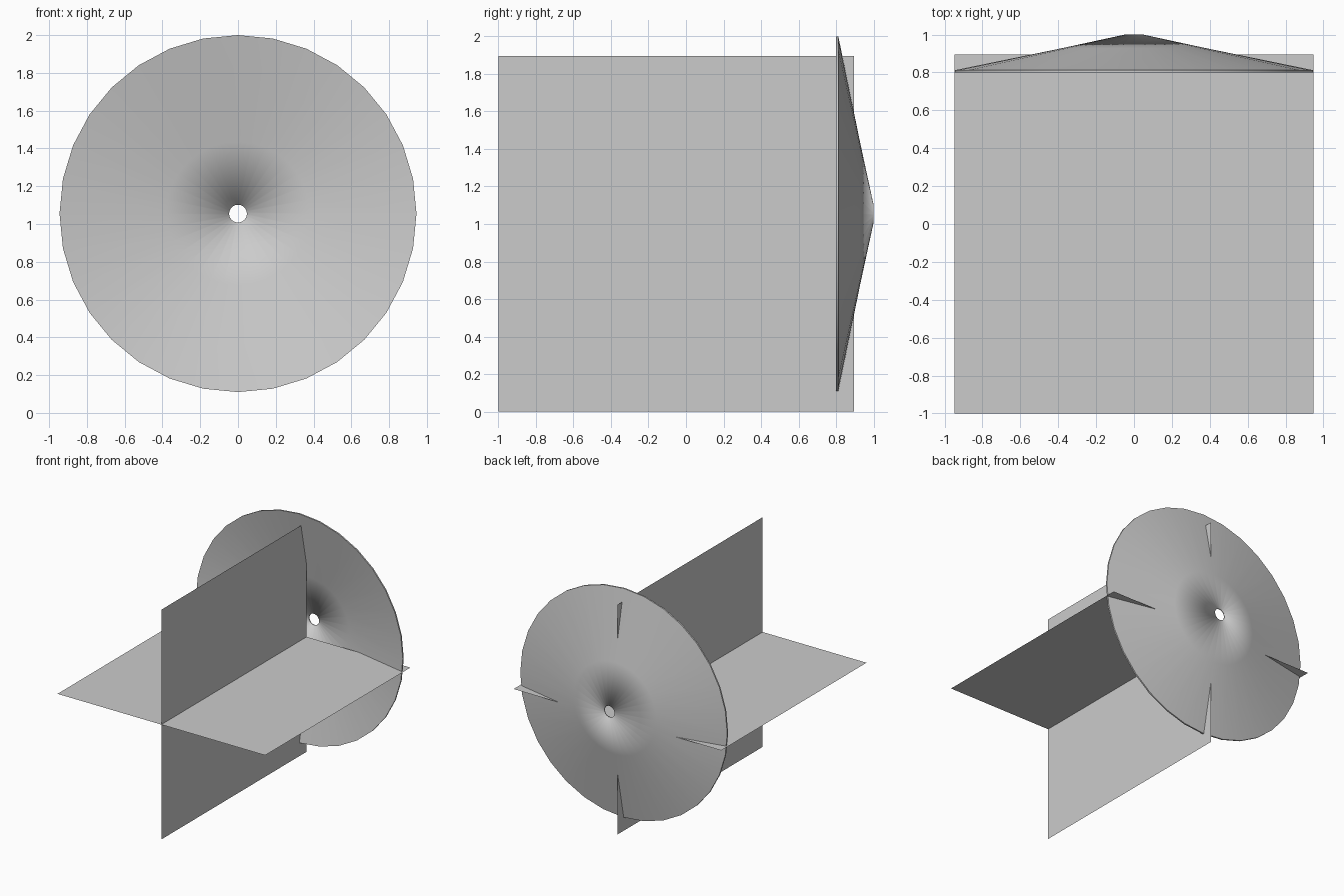
import bpy, bmesh, math

if "Cube" in bpy.data.objects:
    bpy.data.objects.remove(bpy.data.objects["Cube"])

SEGMENTS = 32
CENTRE_Z = 1.055


def add_object(name, bm):
    mesh = bpy.data.meshes.new(name)
    bm.to_mesh(mesh)
    bm.free()
    obj = bpy.data.objects.new(name, mesh)
    bpy.context.collection.objects.link(obj)
    return obj


def add_sheet(name, corners):
    bm = bmesh.new()
    bm.faces.new([bm.verts.new(c) for c in corners])
    return add_object(name, bm)


# Two crossed paper-thin sheets
H, Y0, Y1, Z = 0.948, -1.0, 0.895, 0.948
add_sheet("upright_sheet", [(0, Y0, 0), (0, Y1, 0), (0, Y1, 2 * H), (0, Y0, 2 * H)])
add_sheet("level_sheet", [(-H, Y0, Z), (H, Y0, Z), (H, Y1, Z), (-H, Y1, Z)])

# Shallow cone disc with a central hole: closed (radius, y) profile spun about y
profile = [(0.945, 0.80), (0.945, 0.812), (0.38, 0.928),
           (0.047, 1.0), (0.047, 0.99), (0.38, 0.917)]
bm = bmesh.new()
rings = []
for i in range(SEGMENTS):
    a = 2 * math.pi * i / SEGMENTS
    rings.append([bm.verts.new((r * math.sin(a), y, CENTRE_Z + r * math.cos(a)))
                  for r, y in profile])
n = len(profile)
for i in range(SEGMENTS):
    r0, r1 = rings[i], rings[(i + 1) % SEGMENTS]
    for j in range(n):
        k = (j + 1) % n
        bm.faces.new((r0[j], r0[k], r1[k], r1[j])).smooth = True
    # crisp outer rim, soft hole edge
    for j in (0, 1):
        bm.edges.get((r0[j], r1[j])).smooth = False
bmesh.ops.recalc_face_normals(bm, faces=bm.faces)
add_object("cone_disc", bm)
